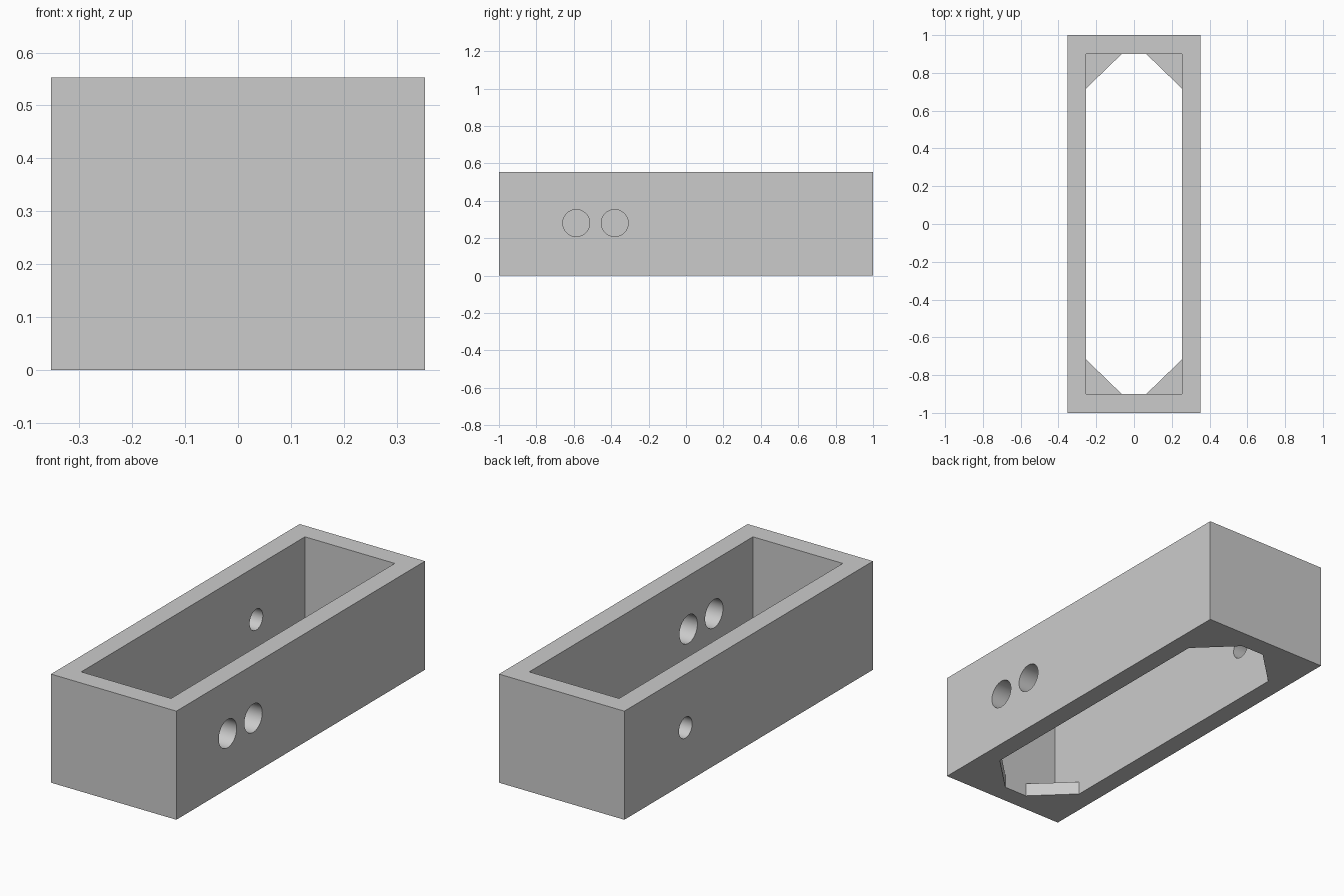
import bpy
import bmesh
import math
from mathutils import Matrix

if "Cube" in bpy.data.objects:
    bpy.data.objects.remove(bpy.data.objects["Cube"], do_unlink=True)

HALF_W, HALF_L, HEIGHT = 0.353, 1.0, 0.553
WALL, LEDGE = 0.1, 0.068
IN_W, IN_L = HALF_W - WALL, HALF_L - WALL

grey = bpy.data.materials.new("plain grey")
grey.use_nodes = True
grey.diffuse_color = (0.6, 0.6, 0.6, 1)
grey.node_tree.nodes["Principled BSDF"].inputs["Base Color"].default_value = (0.6, 0.6, 0.6, 1)


def finish(name, bm):
    bmesh.ops.recalc_face_normals(bm, faces=bm.faces)
    mesh = bpy.data.meshes.new(name)
    bm.to_mesh(mesh)
    bm.free()
    mesh.materials.append(grey)
    obj = bpy.data.objects.new(name, mesh)
    bpy.context.collection.objects.link(obj)
    return obj


def prism(name, outline, z0, z1):
    bm = bmesh.new()
    face = bm.faces.new([bm.verts.new((x, y, z0)) for x, y in outline])
    top = bmesh.ops.extrude_face_region(bm, geom=[face])["geom"]
    bmesh.ops.translate(bm, vec=(0, 0, z1 - z0),
                        verts=[v for v in top if isinstance(v, bmesh.types.BMVert)])
    return finish(name, bm)


def rectangle(w, l):
    return [(-w, -l), (w, -l), (w, l), (-w, l)]


def cross_cylinder(name, side, y, radius):
    bm = bmesh.new()
    place = Matrix.Translation((side * (HALF_W - WALL / 2), y, 0.281)) @ Matrix.Rotation(math.pi / 2, 4, "Y")
    bmesh.ops.create_cone(bm, cap_ends=True, segments=64, radius1=radius,
                          radius2=radius, depth=WALL * 2, matrix=place)
    return finish(name, bm)


def cut(target, cutter):
    cutter.hide_render = True
    mod = target.modifiers.new("cut", "BOOLEAN")
    mod.operation, mod.solver, mod.object = "DIFFERENCE", "EXACT", cutter
    bpy.context.view_layer.objects.active = target
    bpy.ops.object.modifier_apply(modifier=mod.name)
    bpy.data.objects.remove(cutter, do_unlink=True)


# Outer block, hollowed down to the corner ledges
body = prism("box_frame", rectangle(HALF_W, HALF_L), 0, HEIGHT)
cut(body, prism("cavity", rectangle(IN_W, IN_L), LEDGE, 1))

# Bottom opening, leaving a triangular ledge in each corner
cx, cy = 0.065, 0.718
opening = [(-cx, -IN_L), (cx, -IN_L), (IN_W, -cy), (IN_W, cy),
           (cx, IN_L), (-cx, IN_L), (-IN_W, cy), (-IN_W, -cy)]
cut(body, prism("opening", opening, -0.1, 0.2))

# Two large holes in the left wall, one small hole in the right wall
for side, y, radius in ((1, -0.587, 0.072), (1, -0.381, 0.072), (-1, 0.508, 0.053)):
    cut(body, cross_cylinder("hole", side, y, radius))

# Smooth hole walls, crisp box edges
bpy.ops.object.select_all(action="DESELECT")
body.select_set(True)
bpy.context.view_layer.objects.active = body
bpy.ops.object.shade_smooth_by_angle(angle=math.radians(30))
